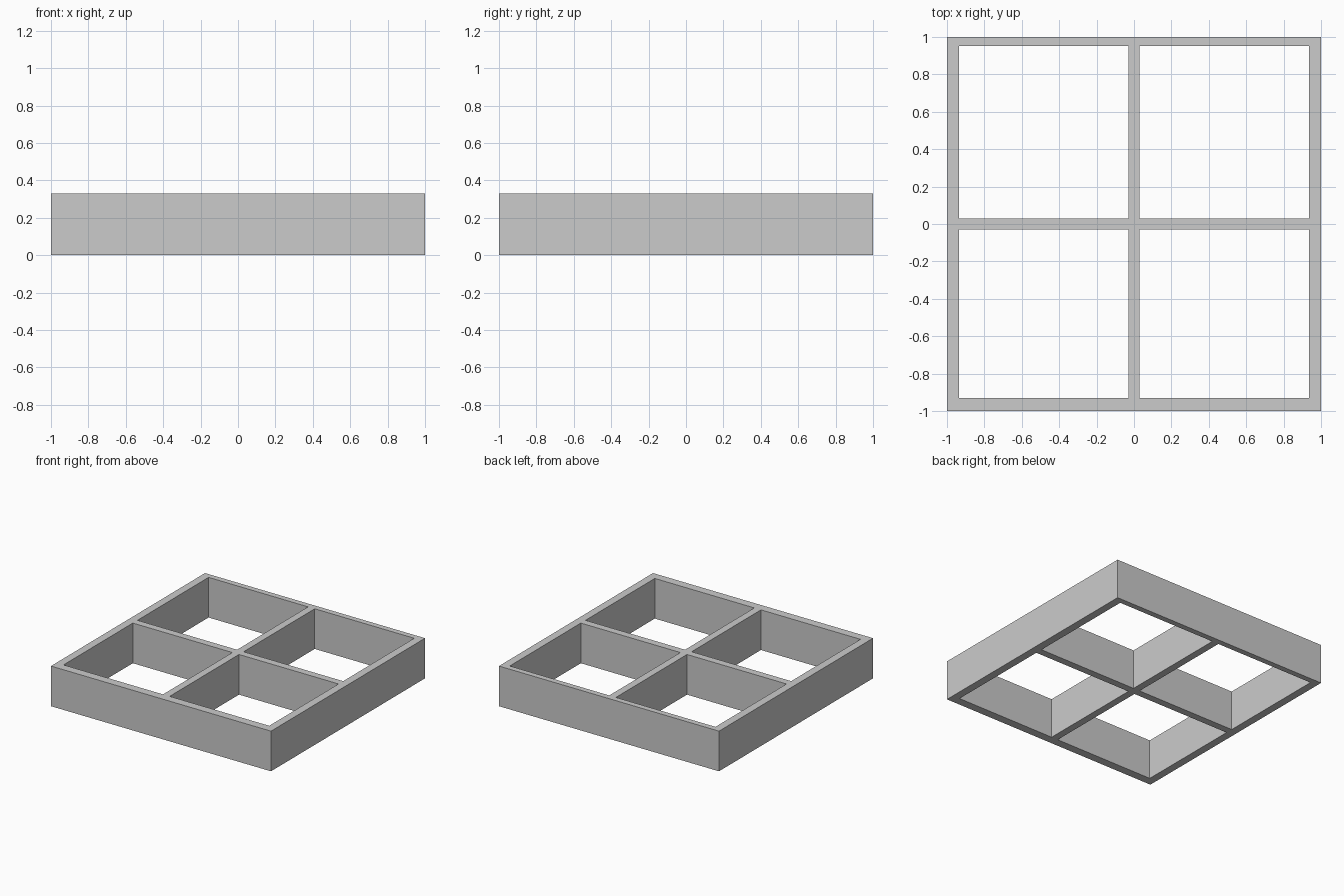
import bpy
import bmesh

HEIGHT = 0.33
# Boundaries of wall, opening, divider, opening, wall along each axis
XS = [-1, -0.935, -0.03, 0.03, 0.935, 1]
YS = [-1, -0.93, -0.03, 0.03, 0.953, 1]

old = bpy.data.objects.get("Cube")
if old:
    bpy.data.objects.remove(old)

grey = bpy.data.materials.new("plain_grey")
grey.use_nodes = True
colour = (0.6, 0.6, 0.6, 1)
grey.diffuse_color = colour
grey.node_tree.nodes["Principled BSDF"].inputs["Base Color"].default_value = colour

# Flat lattice: every grid cell except the four openings
bm = bmesh.new()
verts = [[bm.verts.new((x, y, 0)) for x in XS] for y in YS]
for j in range(len(YS) - 1):
    for i in range(len(XS) - 1):
        if i % 2 and j % 2:
            continue
        bm.faces.new((verts[j][i], verts[j][i + 1],
                      verts[j + 1][i + 1], verts[j + 1][i]))

# Raise the lattice into one solid tray without inner partitions
raised = bmesh.ops.extrude_face_region(bm, geom=bm.faces[:])["geom"]
bmesh.ops.translate(bm, vec=(0, 0, HEIGHT),
                    verts=[g for g in raised if isinstance(g, bmesh.types.BMVert)])
bmesh.ops.recalc_face_normals(bm, faces=bm.faces[:])

mesh = bpy.data.meshes.new("divided_frame")
bm.to_mesh(mesh)
bm.free()
mesh.materials.append(grey)
frame = bpy.data.objects.new("divided_frame", mesh)
bpy.context.collection.objects.link(frame)
